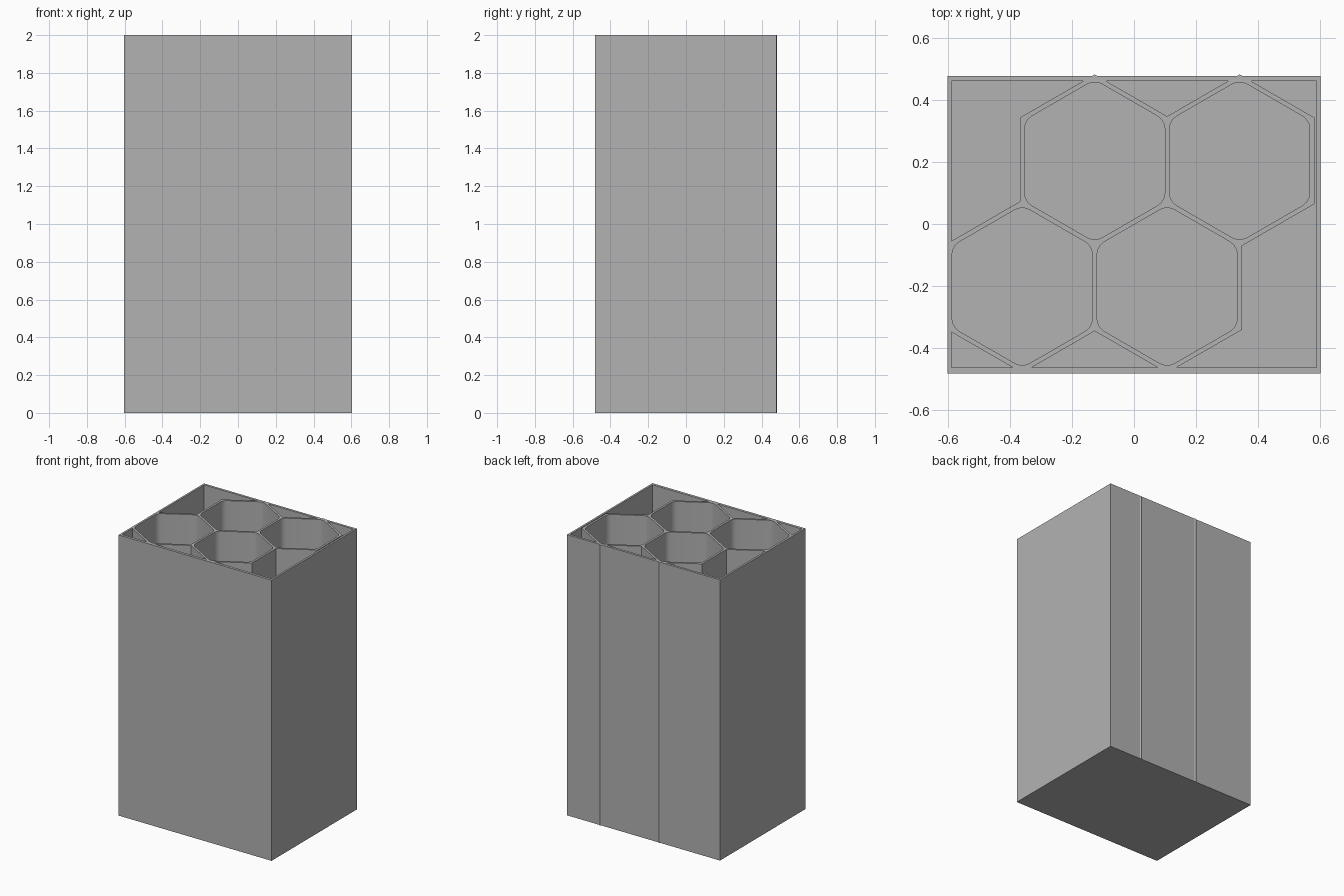
import bpy, bmesh, math

if "Cube" in bpy.data.objects:
    bpy.data.objects.remove(bpy.data.objects["Cube"], do_unlink=True)

HEIGHT, FLOOR = 2.0, 0.02
POST, BORE = 0.2415, 0.2265          # hexagon apothems, outside and inside
CELLS = [(-0.361, -0.202), (0.107, -0.202), (-0.127, 0.204), (0.341, 0.204)]

grey = bpy.data.materials.new("mid grey")
grey.use_nodes = True
colour = (0.448, 0.448, 0.448, 1)
grey.diffuse_color = colour
grey.node_tree.nodes["Principled BSDF"].inputs["Base Color"].default_value = colour


def prism(name, outline, z0, z1, fillet=0.0):
    """Extrude an outline upwards, optionally rounding its upright edges."""
    bm = bmesh.new()
    base = bm.faces.new([bm.verts.new((x, y, z0)) for x, y in outline])
    top = bmesh.ops.extrude_face_region(bm, geom=[base])["geom"]
    verts = [v for v in top if isinstance(v, bmesh.types.BMVert)]
    bmesh.ops.translate(bm, verts=verts, vec=(0, 0, z1 - z0))
    if fillet:
        upright = [e for e in bm.edges
                   if abs(e.verts[0].co.z - e.verts[1].co.z) > 0.1]
        bmesh.ops.bevel(bm, geom=upright, offset=fillet, offset_type='OFFSET',
                        segments=3, profile=0.5, affect='EDGES')
    bmesh.ops.recalc_face_normals(bm, faces=bm.faces)
    mesh = bpy.data.meshes.new(name)
    bm.to_mesh(mesh)
    bm.free()
    mesh.materials.append(grey)
    obj = bpy.data.objects.new(name, mesh)
    bpy.context.collection.objects.link(obj)
    return obj


def rectangle(x0, x1, y0, y1):
    return [(x0, y0), (x1, y0), (x1, y1), (x0, y1)]


def hexagon(centre, apothem):
    r = apothem / math.cos(math.pi / 6)
    angles = [math.radians(30 + 60 * i) for i in range(6)]
    return [(centre[0] + r * math.cos(a), centre[1] + r * math.sin(a)) for a in angles]


def combine(target, tool, operation):
    tool.hide_render = True
    mod = target.modifiers.new("boolean", 'BOOLEAN')
    mod.operation, mod.solver, mod.object = operation, 'EXACT', tool
    bpy.ops.object.select_all(action='DESELECT')
    target.select_set(True)
    bpy.context.view_layer.objects.active = target
    bpy.ops.object.modifier_apply(modifier=mod.name)
    bpy.data.objects.remove(tool, do_unlink=True)


# Open rectangular case
case = prism("honeycomb_case", rectangle(-0.603, 0.603, -0.483, 0.478), 0, HEIGHT)
cavity = prism("cavity", rectangle(-0.589, 0.589, -0.464, 0.461), FLOOR, HEIGHT + 0.1)
combine(case, cavity, 'DIFFERENCE')

# Hexagonal posts, whose corners break through the back wall as ridges
for cell in CELLS:
    combine(case, prism("post", hexagon(cell, POST), 0, HEIGHT), 'UNION')

# Rounded hexagonal bores
for cell in CELLS:
    bore = prism("bore", hexagon(cell, BORE), FLOOR, HEIGHT + 0.1, fillet=0.026)
    combine(case, bore, 'DIFFERENCE')

bpy.ops.object.shade_smooth_by_angle(angle=math.radians(25))
